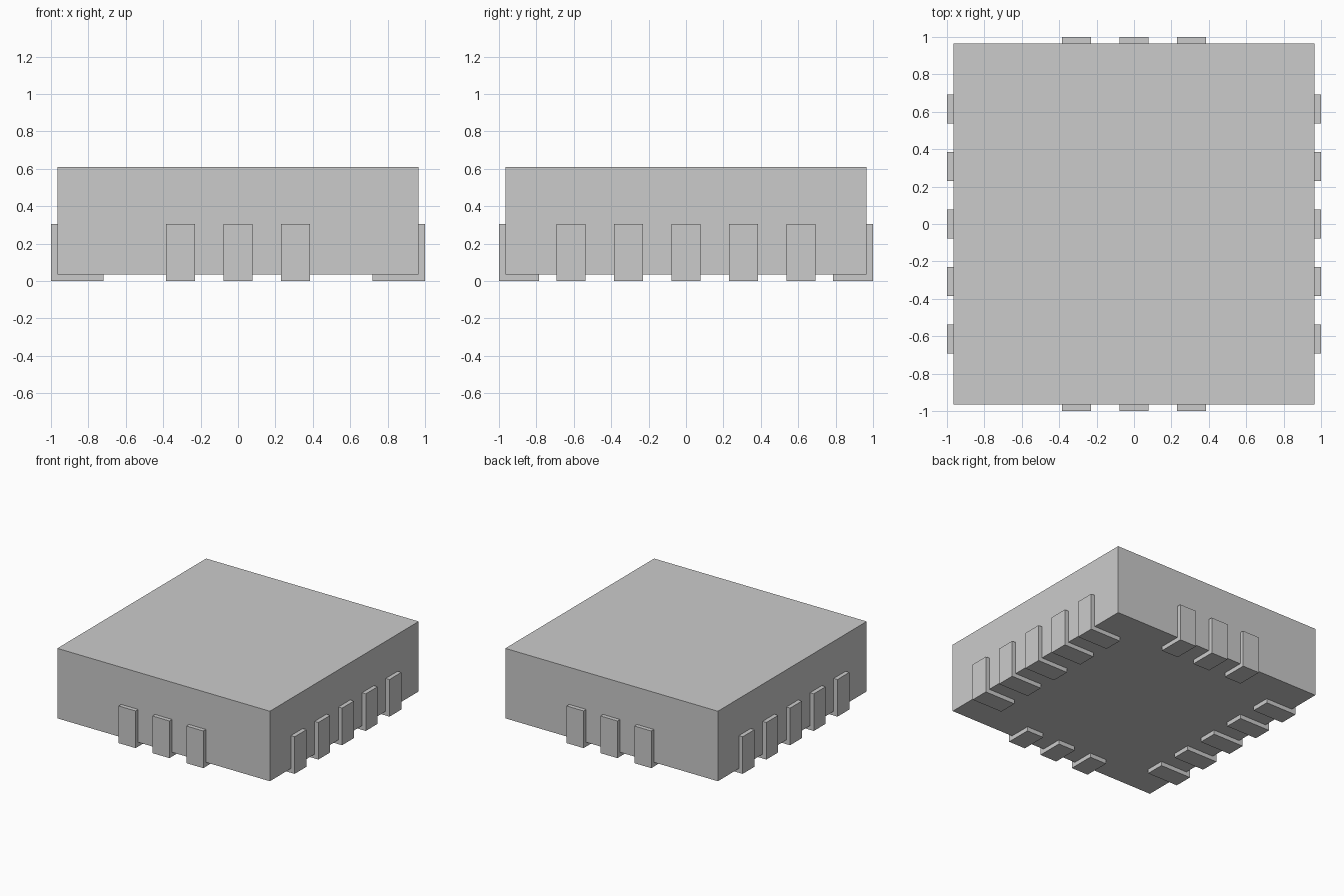
import bpy
import bmesh
from math import pi
from mathutils import Matrix, Vector

cube = bpy.data.objects.get("Cube")
if cube:
    bpy.data.objects.remove(cube, do_unlink=True)

HALF = 0.966        # half width of the body
BASE, TOP = 0.035, 0.61
PITCH, WIDTH = 0.3077, 0.154
PAD_TOP = 0.305

grey = bpy.data.materials.new("light grey")
grey.use_nodes = True
colour = (0.6, 0.6, 0.6, 1)
grey.diffuse_color = colour
grey.node_tree.nodes["Principled BSDF"].inputs["Base Color"].default_value = colour


def finish(name, bm):
    bmesh.ops.recalc_face_normals(bm, faces=bm.faces)
    mesh = bpy.data.meshes.new(name)
    bm.to_mesh(mesh)
    bm.free()
    mesh.materials.append(grey)
    obj = bpy.data.objects.new(name, mesh)
    bpy.context.collection.objects.link(obj)


def terminal(name, inner, offset, angle):
    """L-shaped contact wrapping a lower body edge, turned to its side."""
    bm = bmesh.new()
    profile = [(inner, 0), (1, 0), (1, PAD_TOP), (HALF, PAD_TOP),
               (HALF, BASE), (inner, BASE)]
    face = bm.faces.new([bm.verts.new((x, offset - WIDTH / 2, z)) for x, z in profile])
    out = bmesh.ops.extrude_face_region(bm, geom=[face])
    verts = [v for v in out["geom"] if isinstance(v, bmesh.types.BMVert)]
    bmesh.ops.translate(bm, verts=verts, vec=Vector((0, WIDTH, 0)))
    bmesh.ops.transform(bm, matrix=Matrix.Rotation(angle, 4, 'Z'), verts=bm.verts)
    finish(name, bm)


# Block body
bm = bmesh.new()
bmesh.ops.create_cube(bm, size=1)
bmesh.ops.scale(bm, vec=(2 * HALF, 2 * HALF, TOP - BASE), verts=bm.verts)
bmesh.ops.translate(bm, vec=(0, 0, (TOP + BASE) / 2), verts=bm.verts)
finish("body", bm)

# Five long contacts on the left and right, three short ones on front and back
sides = [("left", 0, 5, 0.72), ("back", pi / 2, 3, 0.785),
         ("right", pi, 5, 0.72), ("front", -pi / 2, 3, 0.785)]
for side, angle, count, inner in sides:
    for i in range(count):
        terminal(f"{side}_contact_{i + 1}", inner, (i - (count - 1) / 2) * PITCH, angle)
